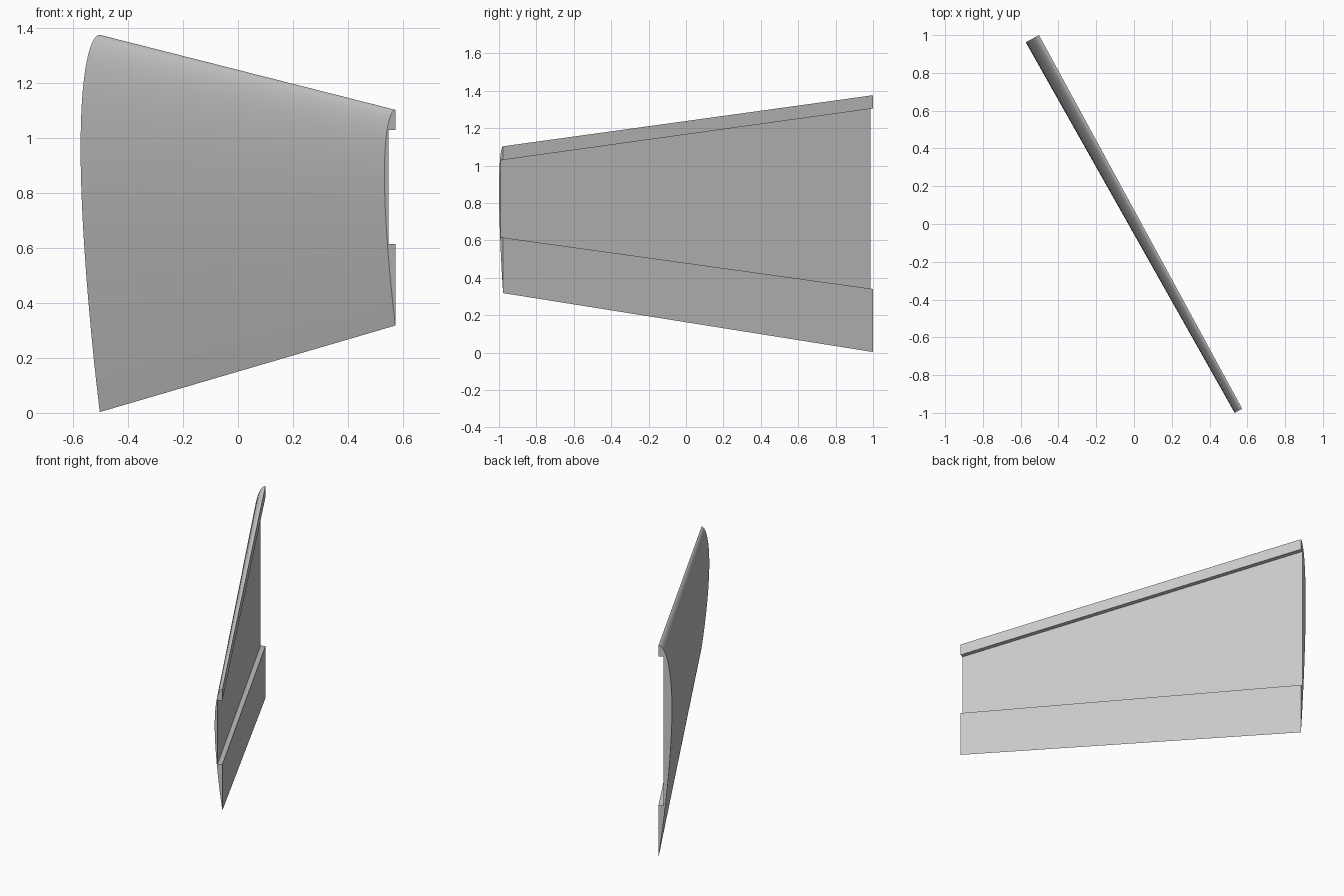
import bpy, bmesh, math
from mathutils import Vector

cube = bpy.data.objects.get("Cube")
if cube:
    bpy.data.objects.remove(cube, do_unlink=True)

STEPS = 40
root = Vector((-0.503, 1.0, 0))
tip = Vector((0.573, -0.978, 0))
span = (tip - root).normalized()
out = Vector((span.y, -span.x, 0))      # direction the curved skin bulges
DEPTH = 0.029                           # recess depth


def half_thickness(c):
    """Symmetric aerofoil half thickness at chord fraction c."""
    return 0.58 * (0.2969 * math.sqrt(c) - 0.126 * c - 0.3516 * c**2
                   + 0.2843 * c**3 - 0.1036 * c**4)


def section(base, top, bottom, cut_top, cut_bottom):
    """Closed half-aerofoil outline with a recess in its flat side."""
    chord = top - bottom
    pts = []
    for i in range(STEPS + 1):
        c = (1 - math.cos(math.pi * i / STEPS)) / 2
        pts.append((max(0, half_thickness(c)) * chord, top - c * chord))
    pts += [(0, cut_bottom), (DEPTH, cut_bottom), (DEPTH, cut_top), (0, cut_top)]
    return [base + out * d + Vector((0, 0, z)) for d, z in pts]


# Wing panel lofted between the wide root and the narrow tip
bm = bmesh.new()
a = [bm.verts.new(p) for p in section(root, 1.376, 0.003, 1.305, 0.34)]
b = [bm.verts.new(p) for p in section(tip, 1.103, 0.318, 1.03, 0.615)]
n = len(a)
for i in range(n):
    j = (i + 1) % n
    bm.faces.new((a[i], a[j], b[j], b[i]))
bm.faces.new(a[::-1])
bm.faces.new(b)
bmesh.ops.recalc_face_normals(bm, faces=bm.faces)
mesh = bpy.data.meshes.new("wing_panel")
bm.to_mesh(mesh)
bm.free()
wing = bpy.data.objects.new("wing_panel", mesh)
bpy.context.collection.objects.link(wing)

# Plain grey finish
grey = bpy.data.materials.new("plain_grey")
grey.use_nodes = True
colour = (0.6, 0.6, 0.6, 1)
grey.diffuse_color = colour
grey.node_tree.nodes["Principled BSDF"].inputs["Base Color"].default_value = colour
mesh.materials.append(grey)

# Smooth curved skin, sharp recess and end edges
bpy.ops.object.select_all(action="DESELECT")
wing.select_set(True)
bpy.context.view_layer.objects.active = wing
bpy.ops.object.shade_smooth_by_angle(angle=math.radians(30))
